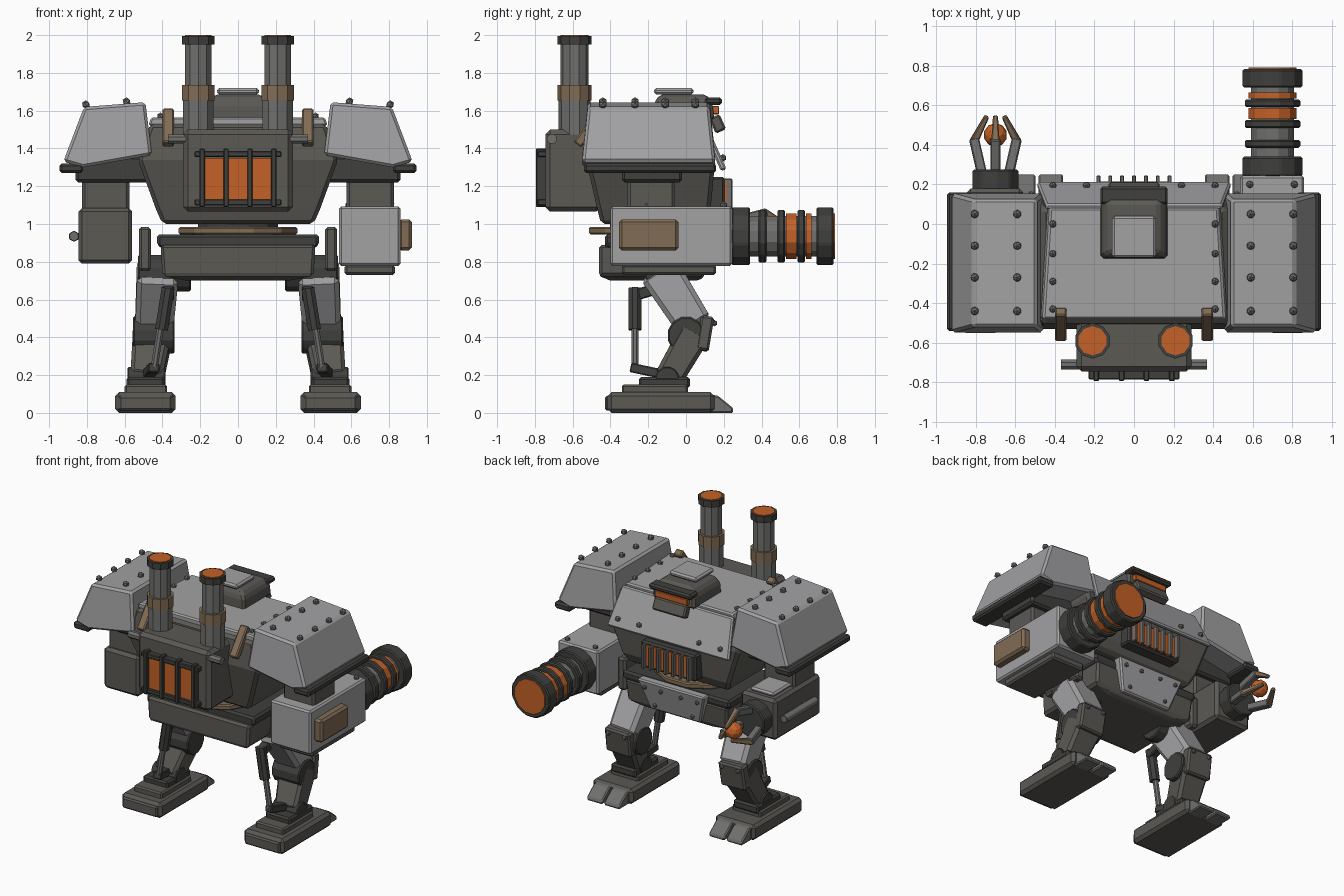
import bpy, bmesh
from math import pi, cos, sin
from mathutils import Vector as V, Matrix

if "Cube" in bpy.data.objects:
    bpy.data.objects.remove(bpy.data.objects["Cube"])

def material(name, rgb):
    m = bpy.data.materials.new(name)
    m.diffuse_color = (*rgb, 1)
    m.use_nodes = True
    m.node_tree.nodes["Principled BSDF"].inputs["Base Color"].default_value = m.diffuse_color
    return m

LIGHT = material("light_grey", (.36, .36, .37))
MID = material("mid_grey", (.16, .16, .155))
HULL = material("warm_grey", (.105, .10, .088))
DARK = material("dark_grey", (.05, .05, .047))
BROWN = material("bronze", (.22, .15, .09))
ORANGE = material("glow_orange", (.55, .12, .02))

def finish(name, bm, mat, bevel=0, mirror=False):
    bmesh.ops.recalc_face_normals(bm, faces=bm.faces)
    me = bpy.data.meshes.new(name)
    bm.to_mesh(me)
    bm.free()
    me.materials.append(mat)
    ob = bpy.data.objects.new(name, me)
    bpy.context.collection.objects.link(ob)
    if bevel:
        b = ob.modifiers.new("bevel", 'BEVEL')
        b.width, b.segments, b.limit_method = bevel, 1, 'ANGLE'
    if mirror:
        ob.modifiers.new("mirror", 'MIRROR')
    return ob

def loft(name, rings, mat, bevel=0, mirror=False):
    bm = bmesh.new()
    rs = [[bm.verts.new(p) for p in r] for r in rings]
    n = len(rs[0])
    for a, b in zip(rs, rs[1:]):
        for i in range(n):
            bm.faces.new((a[i], a[(i + 1) % n], b[(i + 1) % n], b[i]))
    bm.faces.new(rs[0])
    bm.faces.new(rs[-1])
    return finish(name, bm, mat, bevel, mirror)

def rect(x0, x1, y0, y1, z):
    return [(x0, y0, z), (x1, y0, z), (x1, y1, z), (x0, y1, z)]

def box(name, x0, x1, y0, y1, z0, z1, mat, bevel=.012, mirror=False):
    return loft(name, [rect(x0, x1, y0, y1, z0), rect(x0, x1, y0, y1, z1)], mat, bevel, mirror)

def block(name, levels, mat, bevel=.015):
    # symmetric stack of (z, half width, y0, y1)
    return loft(name, [rect(-w, w, a, b, z) for z, w, a, b in levels], mat, bevel)

def frame(p, q):
    d = (V(q) - V(p)).normalized()
    ref = V((0, 0, 1)) if abs(d.x) > .9 else V((1, 0, 0))
    u = (ref - d * ref.dot(d)).normalized()
    return u, d.cross(u)

def cyl(name, p, q, r, mat, sides=12, bevel=.008, mirror=False, r2=None):
    u, v = frame(p, q)
    ring = lambda c, s: [V(c) + s * (u * cos(t) + v * sin(t))
                         for t in ((i + .5) * 2 * pi / sides for i in range(sides))]
    return loft(name, [ring(p, r), ring(q, r if r2 is None else r2)], mat, bevel, mirror)

def strut(name, p, q, w, d, mat, bevel=.01, mirror=False, w2=None, d2=None):
    u, v = frame(p, q)
    ring = lambda c, a, b: [V(c) + u * a * i + v * b * j for i, j in ((-.5, -.5), (.5, -.5), (.5, .5), (-.5, .5))]
    return loft(name, [ring(p, w, d), ring(q, w2 or w, d2 or d)], mat, bevel, mirror)

def rivets(name, pts, r=.02, mirror=True):
    bm = bmesh.new()
    for p in pts:
        bmesh.ops.create_icosphere(bm, subdivisions=1, radius=r, matrix=Matrix.Translation(p))
    return finish(name, bm, MID, 0, mirror)

# torso and top armour
block("torso", [(1.0, .40, -.45, .09), (1.08, .435, -.47, .13), (1.34, .53, -.53, .155), (1.53, .465, -.50, .08)], HULL, .02)
loft("top_plate", [[(-a, -.48, z), (a, -.48, z), (b, .08, z), (-b, .08, z)]
                   for z, a, b in ((1.52, .475, .44), (1.565, .46, .425))], LIGHT, .01)
loft("chest_plate", [[(-w, y - .03, z - .01), (w, y - .03, z - .01), (w, y, z), (-w, y, z)]
                     for w, y, z in ((.49, .215, 1.29), (.445, .10, 1.55))], LIGHT, .01)
rivets("top_rivets", [(.41, y, 1.57) for y in (0, -.15, -.29, -.43)] + [(x, .195, 1.35) for x in (.24, .41)])

# chest vent
box("chest_vent_frame", -.22, .22, .08, .205, 1.06, 1.25, DARK)
box("chest_vent_glow", -.19, .19, .1, .215, 1.08, 1.23, ORANGE, 0)
for i in range(7):
    x = (i - 3) * .06
    box("chest_vent_bar", x - .01, x + .01, .2, .245, 1.07, 1.24, MID, .004)

# head
block("head", [(1.55, .17, -.175, .15), (1.64, .165, -.17, .14), (1.685, .125, -.14, .11)], HULL)
box("head_cap", -.11, .11, -.17, .04, 1.685, 1.72, LIGHT)
box("visor", -.13, .13, .10, .175, 1.58, 1.625, ORANGE, .004)
box("brow", -.17, .17, .10, .19, 1.63, 1.67, DARK)
strut("jaw", (0, .15, 1.57), (0, .185, 1.49), .26, .06, HULL)

# shoulder pads
PAD = [(.49, 1.645), (.815, 1.62), (.925, 1.33), (.82, 1.30), (.456, 1.365)]
loft("shoulder_pad", [[(x, y + (s * .03 if z > 1.5 else 0), z) for x, z in PAD]
                      for y, s in ((-.55, 1), (.155, -1))], LIGHT, .015, True)
box("shoulder_rim", .82, .945, -.54, .16, 1.27, 1.32, DARK, .012, True)
rivets("shoulder_rivets", [(x, y, z) for x, z in ((.59, 1.648), (.805, 1.632)) for y in (.05, -.11, -.27, -.44)], .023)
box("shoulder_joint", .42, .86, -.34, -.02, 1.22, 1.36, DARK, .015, True)
box("upper_arm", .575, .825, -.31, -.06, 1.06, 1.25, HULL, .015, True)

# cannon arm
CX, CZ = .70, .935
box("cannon_housing", .535, .86, -.40, .245, .778, 1.093, LIGHT)
box("cannon_under_plate", .565, .83, -.34, .16, .73, .785, HULL)
box("cannon_side_panel", .85, .92, -.355, -.04, .86, 1.025, BROWN, .015)
rivets("cannon_rivets", [(x, y, 1.1) for x in (.585, .81) for y in (-.21, .2)], .02, False)
for name, y0, y1, r, mat in (
        ("collar", .24, .34, .157, DARK), ("barrel", .33, .72, .112, MID),
        ("ring", .385, .425, .145, DARK), ("ring", .485, .525, .145, DARK), ("ring", .59, .63, .145, DARK),
        ("coil", .53, .585, .125, ORANGE), ("coil", .635, .665, .125, ORANGE),
        ("muzzle", .69, .782, .157, DARK), ("muzzle_glow", .77, .79, .125, ORANGE)):
    cyl("cannon_" + name, (CX, y0, CZ), (CX, y1, CZ), r, mat, 12, .008 if mat == DARK else 0)

# claw arm
box("claw_forearm", -.845, -.56, -.34, .18, .79, 1.085, HULL, .02)
box("claw_top_plate", -.80, -.61, -.08, .14, 1.08, 1.11, LIGHT)
cyl("claw_side_rod", (-.868, -.24, CZ), (-.868, .12, CZ), .03, MID, 6, .004)
cyl("claw_wrist", (-CX, .17, CZ), (-CX, .275, CZ), .122, DARK, 10)
for i in range(3):
    t = pi / 2 + i * 2 * pi / 3
    at = lambda r, y: (-CX + r * cos(t), y, CZ + r * sin(t))
    strut("claw_finger", at(.08, .26), at(.125, .43), .05, .05, MID, .006)
    strut("claw_tip", at(.13, .41), at(.05, .545), .042, .042, BROWN, .006, False, .025, .025)
bm = bmesh.new()
bmesh.ops.create_icosphere(bm, subdivisions=2, radius=.06, matrix=Matrix.Translation((-CX, .45, CZ)))
finish("claw_core", bm, ORANGE)

# backpack engine
box("engine", -.29, .29, -.745, -.45, 1.065, 1.50, HULL, .025)
box("engine_glow", -.18, .18, -.77, -.73, 1.13, 1.35, ORANGE, 0)
for z in (1.115, 1.37):
    box("engine_grille_rail", -.23, .23, -.785, -.74, z - .016, z + .016, DARK, .005)
for x in (-.19, -.063, .063, .19):
    box("engine_grille_bar", x - .014, x + .014, -.794, -.74, 1.09, 1.40, DARK, .005)
cyl("engine_pipe", (-.37, -.71, 1.45), (.37, -.71, 1.45), .027, MID, 8, 0)
strut("exhaust_flap", (.37, -.575, 1.42), (.37, -.44, 1.60), .06, .05, BROWN, .008, True)

# chimneys
for name, z0, z1, r, mat in (
        ("base", 1.42, 1.66, .084, MID), ("pipe", 1.64, 1.97, .074, MID), ("band", 1.655, 1.735, .09, BROWN),
        ("cap", 1.95, 1.995, .09, DARK), ("glow", 1.98, 2.0, .074, ORANGE)):
    cyl("chimney_" + name, (.21, -.59, z0), (.21, -.59, z1), r, mat, 10, 0, True)

# waist and pelvis
cyl("waist_core", (0, -.19, .93), (0, -.19, 1.04), .22, DARK, 12)
cyl("waist_ring", (0, -.2, .945), (0, -.2, .985), .325, BROWN, 12)
block("pelvis_deck", [(.87, .40, -.42, .10), (.89, .43, -.43, .12), (.945, .43, -.43, .12)], DARK)
block("pelvis", [(.70, .27, -.40, .07), (.725, .40, -.46, .10), (.89, .41, -.46, .12)], HULL)
block("groin_plate", [(.73, .20, .08, .125), (.95, .27, .11, .18)], LIGHT, .01)
rivets("groin_rivets", [(x, .175, .90) for x in (.08, .21)] + [(.15, .14, .77)], .016)
box("hip_guard", .46, .525, -.30, .04, .75, .985, HULL, .015, True)

# legs
cyl("hip_joint", (.25, -.12, .74), (.53, -.12, .74), .10, DARK, 12, .008, True)
strut("thigh", (.425, -.145, .76), (.445, .05, .455), .22, .22, LIGHT, .025, True, .20, .19)
cyl("knee_joint", (.335, .0, .41), (.555, .0, .41), .10, DARK, 12, .008, True)
strut("shin", (.45, .05, .43), (.485, -.10, .17), .21, .17, HULL, .02, True, .17, .15)
strut("knee_guard", (.455, .115, .51), (.46, .085, .33), .20, .07, HULL, .012, True)
rivets("knee_rivets", [(x, .15, .475) for x in (.39, .52)], .017)
cyl("piston_sleeve", (.37, -.27, .66), (.405, -.27, .44), .037, DARK, 8, 0, True)
cyl("piston_rod", (.39, -.27, .58), (.445, -.27, .23), .02, MID, 8, 0, True)
strut("piston_mount", (.37, -.28, .62), (.37, -.08, .68), .06, .06, DARK, .006, True)
strut("piston_foot_mount", (.445, -.29, .24), (.48, -.1, .2), .06, .05, DARK, .006, True)

# feet
cyl("ankle_joint", (.385, -.1, .18), (.585, -.1, .18), .065, DARK, 12, .006, True)
box("ankle_block", .39, .59, -.25, .02, .13, .19, DARK, .012, True)
box("ankle_plate", .375, .60, -.34, .01, .10, .15, HULL, .01, True)
box("foot", .33, .65, -.415, .15, 0, .11, HULL, .02, True)
box("heel", .35, .63, -.43, -.39, .012, .09, HULL, .01, True)
for x in (.42, .56):
    loft("toe", [[(x - .062, y, 0), (x + .062, y, 0), (x + .062, y, z), (x - .062, y, z)]
                 for y, z in ((.12, .10), (.17, .09), (.25, .025))], MID, .008, True)
